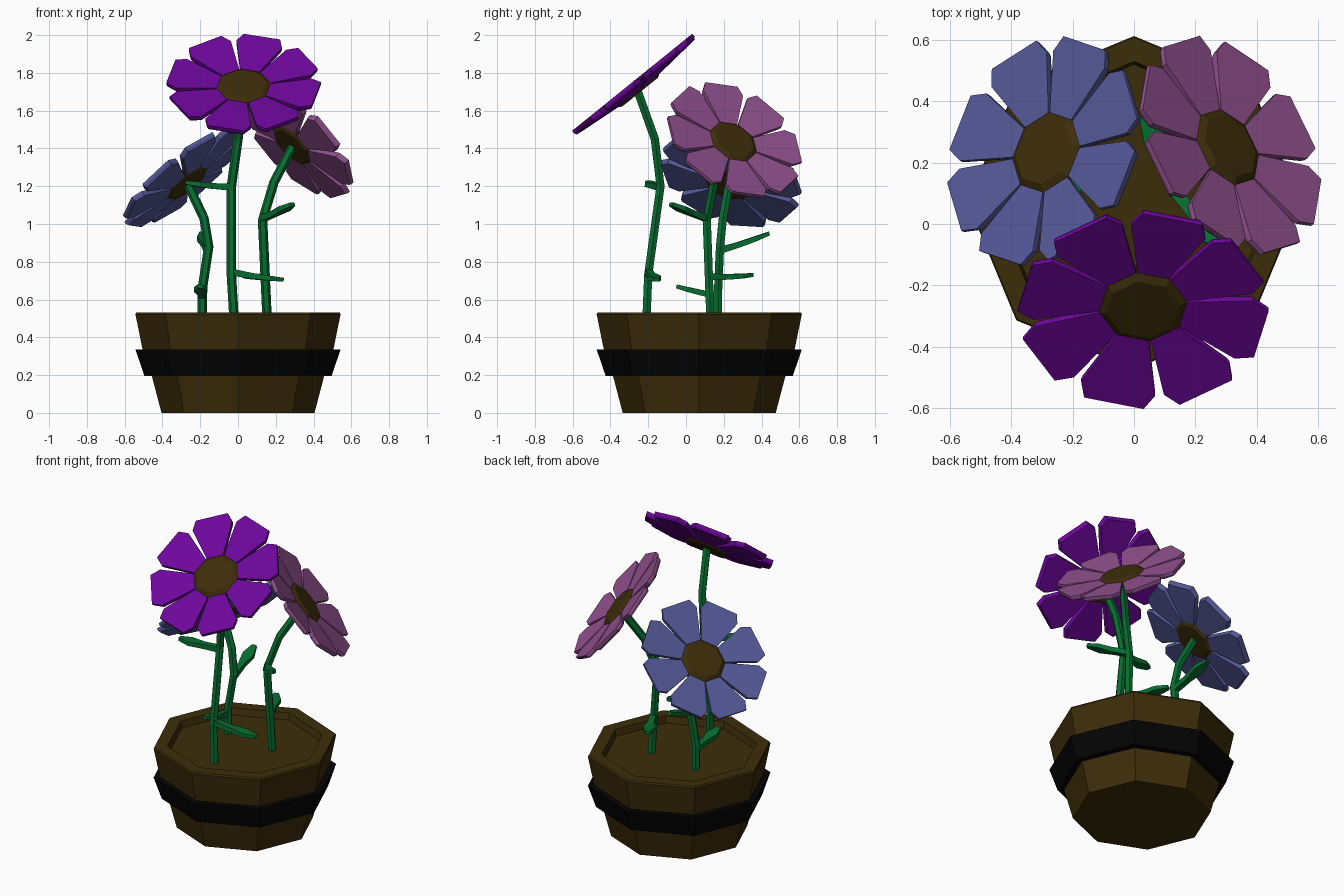
import bpy, bmesh, math
from mathutils import Vector, Matrix

if "Cube" in bpy.data.objects:
    bpy.data.objects.remove(bpy.data.objects["Cube"])


def material(name, rgb):
    m = bpy.data.materials.new(name)
    m.diffuse_color = (*rgb, 1)
    m.use_nodes = True
    m.node_tree.nodes["Principled BSDF"].inputs["Base Color"].default_value = m.diffuse_color
    return m


BROWN = material("brown", (0.046, 0.026, 0.003))
BLACK = material("black", (0.001, 0.001, 0.001))
GREEN = material("green", (0.002, 0.155, 0.03))
PURPLE = material("purple", (0.155, 0.002, 0.33))
BLUE = material("blue", (0.088, 0.098, 0.31))
PINK = material("pink", (0.285, 0.082, 0.275))


def finish(bm, name, mat, matrix=None):
    if matrix:
        bm.transform(matrix)
    bmesh.ops.recalc_face_normals(bm, faces=bm.faces)
    me = bpy.data.meshes.new(name)
    bm.to_mesh(me)
    bm.free()
    me.materials.append(mat)
    ob = bpy.data.objects.new(name, me)
    bpy.context.collection.objects.link(ob)
    return ob


def skin(bm, rings, cap=True):
    """Join closed rings of points with quads; optionally cap both ends."""
    vs = [[bm.verts.new(p) for p in ring] for ring in rings]
    n = len(vs[0])
    for a, b in zip(vs, vs[1:]):
        for i in range(n):
            j = (i + 1) % n
            bm.faces.new((a[i], a[j], b[j], b[i]))
    if cap:
        bm.faces.new(vs[0])
        bm.faces.new(vs[-1])


def lathe(name, profile, mat, matrix=None, sides=8, turn=0.0):
    bm = bmesh.new()
    skin(bm, [[(r * math.cos(turn + 2 * math.pi * i / sides),
                r * math.sin(turn + 2 * math.pi * i / sides), z)
               for i in range(sides)] for r, z in profile])
    return finish(bm, name, mat, matrix)


# Octagonal pot with recessed soil, and its band
pot_place = Matrix.Translation((0, 0.07, 0))
lathe("pot", [(0.405, 0), (0.455, 0.19), (0.505, 0.335), (0.543, 0.522), (0.538, 0.532),
              (0.46, 0.532), (0.45, 0.49)], BROWN, pot_place)
lathe("pot_band", [(0.45, 0.195), (0.495, 0.195), (0.543, 0.335), (0.49, 0.335)],
      BLACK, pot_place)


def frame(z_dir, x_dir, origin):
    z = Vector(z_dir).normalized()
    x = Vector(x_dir)
    x = (x - z * x.dot(z)).normalized()
    m = Matrix((x, z.cross(x), z)).transposed().to_4x4()
    m.translation = Vector(origin)
    return m


def stem(name, path, r=0.025, sides=6):
    pts = [Vector(p) for p in path]
    rings = []
    for i, p in enumerate(pts):
        t = pts[min(i + 1, len(pts) - 1)] - pts[max(i - 1, 0)]
        m = frame(t, (1, 0, 0), p)
        rings.append([m @ Vector((r * math.cos(k * 2 * math.pi / sides),
                                  r * math.sin(k * 2 * math.pi / sides), 0))
                      for k in range(sides)])
    bm = bmesh.new()
    skin(bm, rings)
    finish(bm, name, GREEN)


def leaf(name, start, end):
    a, b = Vector(start), Vector(end)
    d = b - a
    side = d.cross(Vector((0, 0, 1))).normalized()
    up = side.cross(d).normalized()
    rings = []
    for t, w, h in ((0, 0.018, 0.018), (0.4, 0.02, 0.015), (0.72, 0.036, 0.013),
                    (1, 0.014, 0.010)):
        c = a + d * t - up * 0.004 * math.sin(math.pi * t)
        rings.append([c + side * w * s + up * h * u
                      for s, u in ((-1, -1), (1, -1), (1, 1), (-1, 1))])
    bm = bmesh.new()
    skin(bm, rings)
    finish(bm, name, GREEN)


# Flower head: eight clipped, slightly cupped petals around a bevelled disc
def flower(name, mat, centre, normal, petal_xy, size):
    n = Vector(normal)
    dx, dy = petal_xy
    along = (dx, dy, -(n.x * dx + n.y * dy) / n.z)   # petal direction lying in the plane
    m = frame(n, along, centre) @ Matrix.Scale(size, 4)
    half = [(0.11, 0.044), (0.345, 0.127), (0.405, 0.102)]
    outline = half + [(x, -y) for x, y in reversed(half)]
    bm = bmesh.new()
    for k in range(8):
        rot = Matrix.Rotation(k * math.pi / 4, 4, 'Z')
        rings = []
        for z, s in ((-0.018, 0.95), (-0.003, 1.0), (0.014, 1.0)):
            rings.append([rot @ Vector((0.25 + (x - 0.25) * s, y * s,
                                        z - 0.014 - 0.09 * (0.405 - x)))
                          for x, y in outline])
        skin(bm, rings)
    finish(bm, name + "_petals", mat, m)
    lathe(name + "_centre", [(0.125, -0.068), (0.148, -0.055), (0.148, -0.024),
                             (0.122, -0.008)], BROWN, m, turn=math.pi / 8)


flower("purple_flower", PURPLE, (0.03, -0.285, 1.75), (0, -0.63, 0.78),
       (math.cos(math.radians(76)), 0.78 * math.sin(math.radians(76))), 0.98)
flower("blue_flower", BLUE, (-0.30, 0.24, 1.255), (-0.60, 0.28, 0.746), (0.13, 0.33), 0.93)
flower("pink_flower", PINK, (0.32, 0.26, 1.45), (0.66, 0.41, 0.63), (0.21, 0.065), 0.93)

# Stems
stem("purple_stem", [(-0.02, -0.21, 0.48), (-0.035, -0.2, 0.73), (-0.035, -0.135, 1.2),
                     (0, -0.165, 1.45), (0.03, -0.26, 1.715)])
stem("blue_stem", [(-0.19, 0.17, 0.48), (-0.19, 0.17, 0.65), (-0.155, 0.18, 0.88),
                   (-0.18, 0.195, 1.03), (-0.27, 0.23, 1.22)])
stem("pink_stem", [(0.155, 0.13, 0.48), (0.13, 0.11, 1.02), (0.19, 0.15, 1.22),
                   (0.29, 0.24, 1.41)])

# Leaves, two on each stem
leaf("purple_leaf_low", (-0.035, -0.2, 0.745), (0.24, -0.155, 0.705))
leaf("purple_leaf_high", (-0.035, -0.14, 1.195), (-0.28, -0.2, 1.22))
leaf("blue_leaf_low", (-0.19, 0.17, 0.62), (-0.2, -0.05, 0.67))
leaf("blue_leaf_high", (-0.16, 0.18, 0.86), (-0.19, 0.44, 0.95))
leaf("pink_leaf_low", (0.15, 0.12, 0.72), (0.03, 0.35, 0.73))
leaf("pink_leaf_high", (0.13, 0.11, 1.03), (0.29, -0.08, 1.105))
